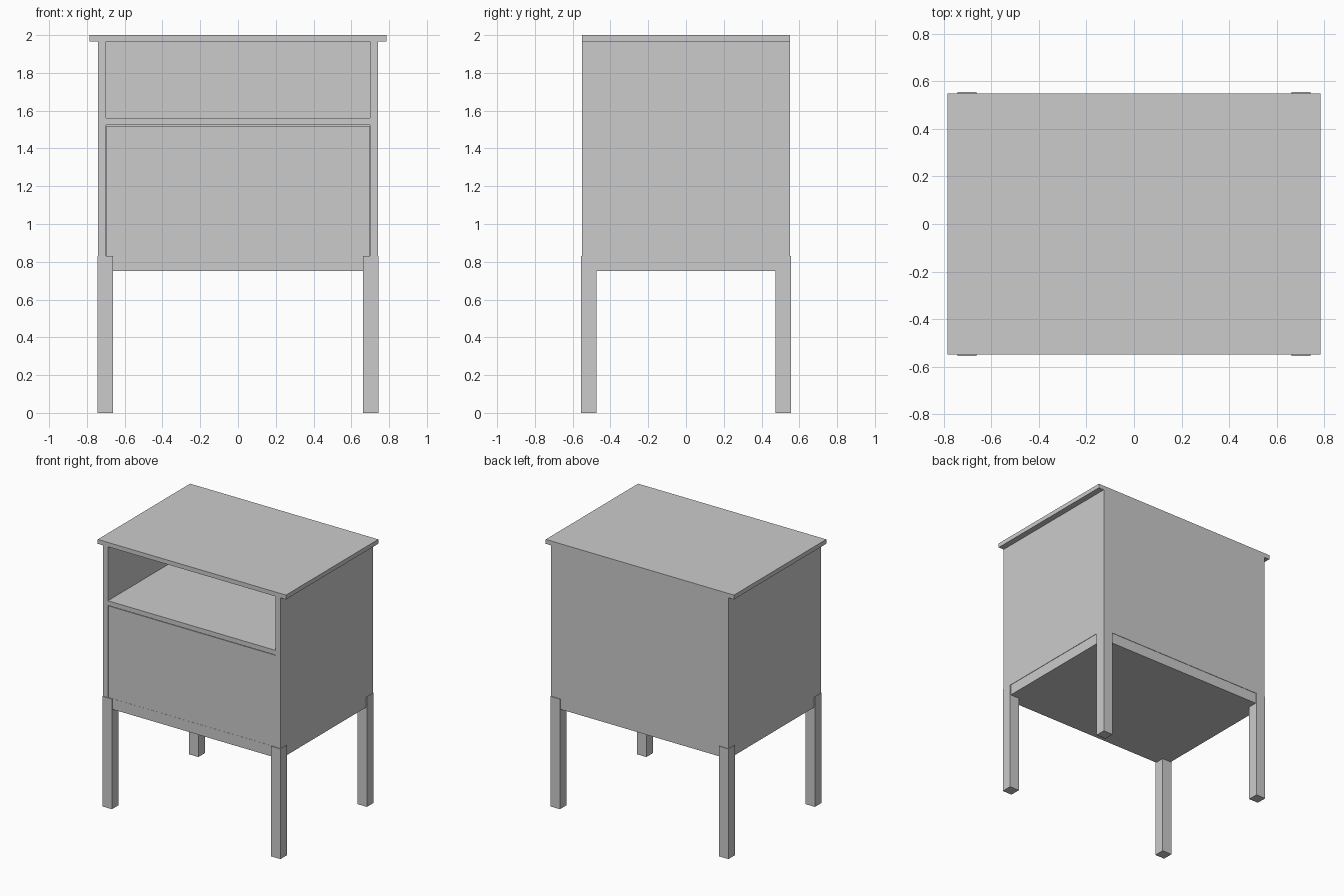
import bpy

cube = bpy.data.objects.get("Cube")
if cube:
    bpy.data.objects.remove(cube, do_unlink=True)

# One plain grey for the whole piece
grey = bpy.data.materials.new("plain grey")
grey.use_nodes = True
colour = (0.6, 0.6, 0.6, 1)
grey.diffuse_color = colour
grey.node_tree.nodes["Principled BSDF"].inputs["Base Color"].default_value = colour


def box(name, x, y, z):
    """Box between the given (low, high) limits on each axis."""
    bpy.ops.mesh.primitive_cube_add(size=1)
    obj = bpy.context.object
    obj.name = name
    limits = (x, y, z)
    obj.location = [(a + b) / 2 for a, b in limits]
    obj.scale = [b - a for a, b in limits]
    bpy.ops.object.transform_apply(location=True, rotation=False, scale=True)
    obj.data.materials.append(grey)
    return obj


width, depth = 0.74, 0.55      # half sizes of the cabinet
inner = 0.70                   # half width between the side panels
leg = 0.08
base, floor, shelf, top = 0.75, 0.83, 1.56, 1.967

# Table top
box("top_board", (-0.785, 0.785), (-depth, depth), (top, 2))

# Cabinet: back, shelf over the drawer, and drawer front
box("back_panel", (-inner, inner), (depth - 0.04, depth), (floor, top))
box("shelf", (-inner, inner), (-depth, depth - 0.04), (shelf - 0.035, shelf))
box("drawer_front", (-inner + 0.003, inner - 0.003), (-depth + 0.004, -depth + 0.04),
    (floor, shelf - 0.04))

# Base frame closed by a flush bottom
box("base_frame", (-width + 0.003, width - 0.003), (-depth + 0.003, depth - 0.003), (base, floor))

# Side panels and the four legs
for side, sx in (("left", 1), ("right", -1)):
    box(side + "_side_panel", sorted((sx * inner, sx * width)), (-depth, depth), (floor, top))
    for end, sy in (("front", -1), ("back", 1)):
        box(f"{end}_{side}_leg",
            sorted((sx * (width + 0.003 - leg), sx * (width + 0.003))),
            sorted((sy * (depth + 0.005 - leg), sy * (depth + 0.005))), (0, floor))
